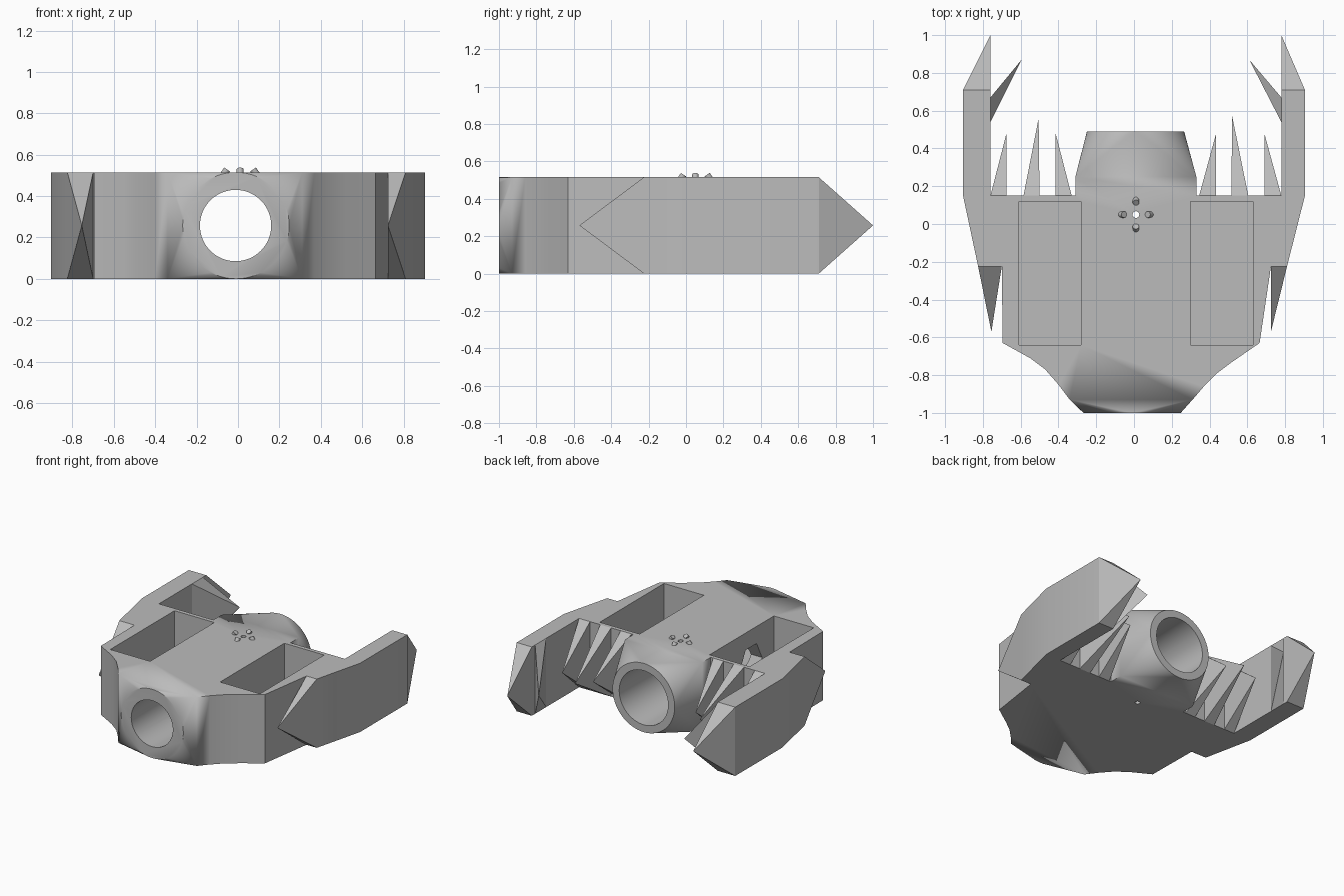
import bpy, bmesh
from math import pi, cos, sin, radians
from mathutils import Matrix, Vector

if "Cube" in bpy.data.objects:
    bpy.data.objects.remove(bpy.data.objects["Cube"], do_unlink=True)

H = 0.515        # thickness of the whole plate
MID = H / 2

grey = bpy.data.materials.new("plain grey")
grey.use_nodes = True
grey.diffuse_color = (0.5, 0.5, 0.5, 1)
grey.node_tree.nodes["Principled BSDF"].inputs["Base Color"].default_value = (0.5, 0.5, 0.5, 1)


def finish(name, bm):
    bmesh.ops.recalc_face_normals(bm, faces=bm.faces)
    mesh = bpy.data.meshes.new(name)
    bm.to_mesh(mesh)
    bm.free()
    mesh.materials.append(grey)
    ob = bpy.data.objects.new(name, mesh)
    bpy.context.collection.objects.link(ob)
    return ob


def hull(name, points):
    bm = bmesh.new()
    for p in points:
        bm.verts.new(p)
    bmesh.ops.convex_hull(bm, input=bm.verts)
    bmesh.ops.dissolve_limit(bm, angle_limit=0.01, verts=bm.verts, edges=bm.edges)
    return finish(name, bm)


def slab(name, outline, z0, z1):
    bm = bmesh.new()
    face = bm.faces.new([bm.verts.new((x, y, z0)) for x, y in outline])
    top = bmesh.ops.extrude_face_region(bm, geom=[face])["geom"]
    bmesh.ops.translate(bm, vec=(0, 0, z1 - z0),
                        verts=[v for v in top if isinstance(v, bmesh.types.BMVert)])
    return finish(name, bm)


def box(name, x0, x1, y0, y1, z0, z1):
    return slab(name, [(x0, y0), (x1, y0), (x1, y1), (x0, y1)], z0, z1)


def ring(cx, y, r, n=64):
    return [(cx + r * cos(2 * pi * i / n), y, MID + r * sin(2 * pi * i / n)) for i in range(n)]


def wall(a, b):
    """Four corners of an upright full-height rectangle between two plan points."""
    return [(*p, z) for p in (a, b) for z in (0, H)]


def combine(ob, other, operation):
    mod = ob.modifiers.new("combine", 'BOOLEAN')
    mod.operation, mod.object, mod.solver = operation, other, 'EXACT'
    bpy.context.view_layer.objects.active = ob
    bpy.ops.object.modifier_apply(modifier=mod.name)
    bpy.data.objects.remove(other, do_unlink=True)


# Body plate with both rear arms
body = slab("body", [
    (-0.34, -0.93), (0.31, -0.93), (0.37, -0.86), (0.44, -0.79), (0.52, -0.73),
    (0.665, -0.63), (0.725, -0.225), (0.81, -0.225), (0.905, 0.15), (0.905, 0.71),
    (0.78, 0.71), (0.78, 0.15), (0.33, 0.15), (0.33, 0.25), (-0.31, 0.25),
    (-0.31, 0.15), (-0.76, 0.15), (-0.76, 0.71), (-0.905, 0.71), (-0.905, 0.15),
    (-0.825, -0.225), (-0.7, -0.225), (-0.695, -0.63), (-0.55, -0.71),
    (-0.47, -0.77), (-0.4, -0.85)], 0, H)

# Square-to-round collars at the front and back
combine(body, hull("front_collar", wall((-0.34, -0.93), (0.31, -0.93)) + ring(-0.01, -1, MID)), 'UNION')
combine(body, hull("back_collar", wall((-0.31, 0.25), (0.33, 0.25)) + ring(0.008, 0.49, MID)), 'UNION')

# Long bore, two open pockets, side opening and pin hole
combine(body, hull("bore", ring(-0.012, -1.02, 0.172) + ring(0.008, 0.51, 0.203)), 'DIFFERENCE')
for x0, x1 in ((-0.61, -0.28), (0.3, 0.63)):
    combine(body, box("pocket", x0, x1, -0.64, 0.12, 0.05, 0.6), 'DIFFERENCE')
hexagon = [(x, -0.37 + 0.13 * cos(i * pi / 3), MID + 0.15 * sin(i * pi / 3))
           for x in (-0.4, -0.08) for i in range(6)]
combine(body, hull("side_opening", hexagon), 'DIFFERENCE')
pin = [(0.01 + 0.018 * cos(i * pi / 8), 0.05 + 0.018 * sin(i * pi / 8)) for i in range(16)]
combine(body, slab("pin_hole", pin, -0.1, 0.6), 'DIFFERENCE')

# Pointed arm tips and the inward barbs on the arms
for side, inner, outer, barb in (("right", -0.76, -0.905, -0.595), ("left", 0.78, 0.905, 0.61)):
    hull(side + "_arm_tip", wall((inner, 0.71), (outer, 0.71)) + [(inner, 1, MID)])
    hull(side + "_arm_barb", wall((inner, 0.54), (inner, 0.67)) + [(barb, 0.87, MID)])

# Row of spikes between the arms: base start, base end, apex x, apex y
for i, (x0, x1, ax, ay) in enumerate((
        (-0.76, -0.675, -0.675, 0.48), (-0.585, -0.5, -0.505, 0.56), (-0.415, -0.33, -0.415, 0.48),
        (0.345, 0.435, 0.435, 0.48), (0.515, 0.605, 0.52, 0.57), (0.69, 0.78, 0.69, 0.48))):
    hull(f"back_spike_{i + 1}", wall((x0, 0.15), (x1, 0.15)) + [(ax, ay, MID)])

# Forward-pointing side spikes
hull("right_side_spike", wall((-0.825, -0.225), (-0.7, -0.225)) + [(-0.755, -0.57, MID)])
hull("left_side_spike", wall((0.725, -0.225), (0.81, -0.225)) + [(0.725, -0.57, MID)])

# Four small pegs leaning in around the pin hole
for i in range(4):
    a = i * pi / 2
    bm = bmesh.new()
    bmesh.ops.create_cone(bm, cap_ends=True, segments=16, radius1=0.017, radius2=0.017, depth=0.05)
    out = Vector((cos(a), sin(a), 0))
    lean = Matrix.Rotation(a, 4, 'Z') @ Matrix.Rotation(radians(-35), 4, 'Y')
    bm.transform(Matrix.Translation(Vector((0.01, 0.05, H - 0.007)) + out * 0.077) @ lean)
    finish(f"peg_{i + 1}", bm)

# Smooth the curved walls, keep hard edges sharp
bpy.ops.object.select_all(action='DESELECT')
for ob in bpy.context.collection.objects:
    if ob.type == 'MESH' and (ob.name == "body" or ob.name.startswith("peg")):
        ob.select_set(True)
bpy.context.view_layer.objects.active = body
bpy.ops.object.shade_smooth_by_angle(angle=radians(30))
